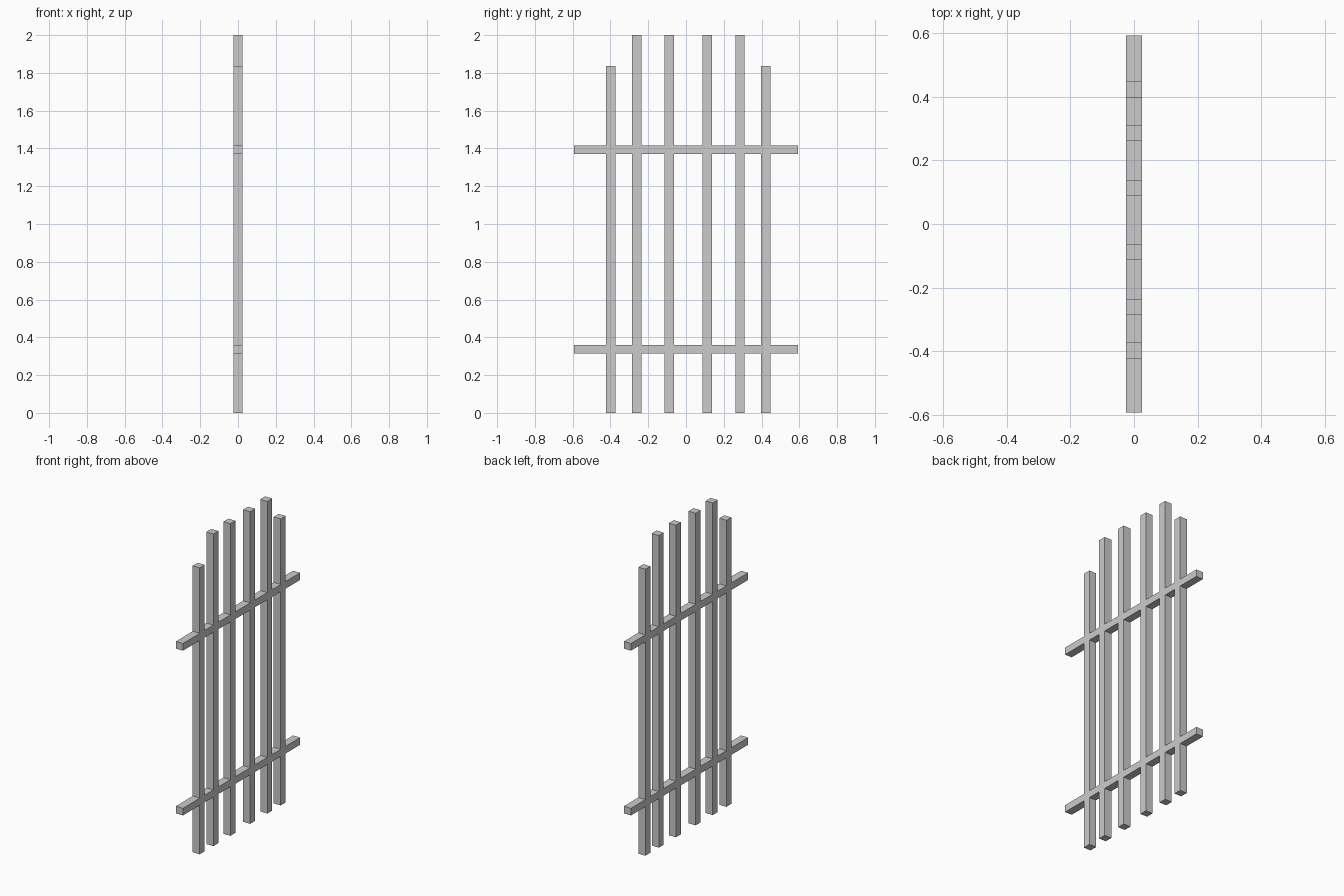
import bpy
import bmesh
from mathutils import Matrix, Vector

cube = bpy.data.objects.get("Cube")
if cube:
    bpy.data.objects.remove(cube, do_unlink=True)

THICK = 0.05
HALF = THICK / 2
RAIL_END = 0.593
TALL, SHORT = 2.0, 1.836

grey = bpy.data.materials.new("plain grey")
grey.use_nodes = True
colour = (0.6, 0.6, 0.6, 1)
grey.diffuse_color = colour
grey.node_tree.nodes["Principled BSDF"].inputs["Base Color"].default_value = colour


def add_box(bm, y0, y1, z0, z1):
    """Square-edged bar section, centred on x = 0."""
    centre = Vector((0, (y0 + y1) / 2, (z0 + z1) / 2))
    scale = Matrix.Diagonal((THICK, y1 - y0, z1 - z0, 1))
    bmesh.ops.create_cube(bm, size=1, matrix=Matrix.Translation(centre) @ scale)


def finish(name, bm):
    mesh = bpy.data.meshes.new(name)
    bm.to_mesh(mesh)
    bm.free()
    mesh.materials.append(grey)
    bpy.context.collection.objects.link(bpy.data.objects.new(name, mesh))


# Upright bars, the outer two shorter
bar_centres = [-0.398, -0.26, -0.088, 0.113, 0.286, 0.422]
for i, y in enumerate(bar_centres):
    outer = i in (0, len(bar_centres) - 1)
    bm = bmesh.new()
    add_box(bm, y - HALF, y + HALF, 0, SHORT if outer else TALL)
    finish(f"upright_bar_{i + 1}", bm)

# Cross rails, flush with the bars and fitted between them
stops = [-RAIL_END]
for y in bar_centres:
    stops += [y - HALF, y + HALF]
stops.append(RAIL_END)
for name, z in (("lower_rail", 0.337), ("upper_rail", 1.393)):
    bm = bmesh.new()
    for start, end in zip(stops[::2], stops[1::2]):
        add_box(bm, start, end, z - 0.023, z + 0.023)
    finish(name, bm)
